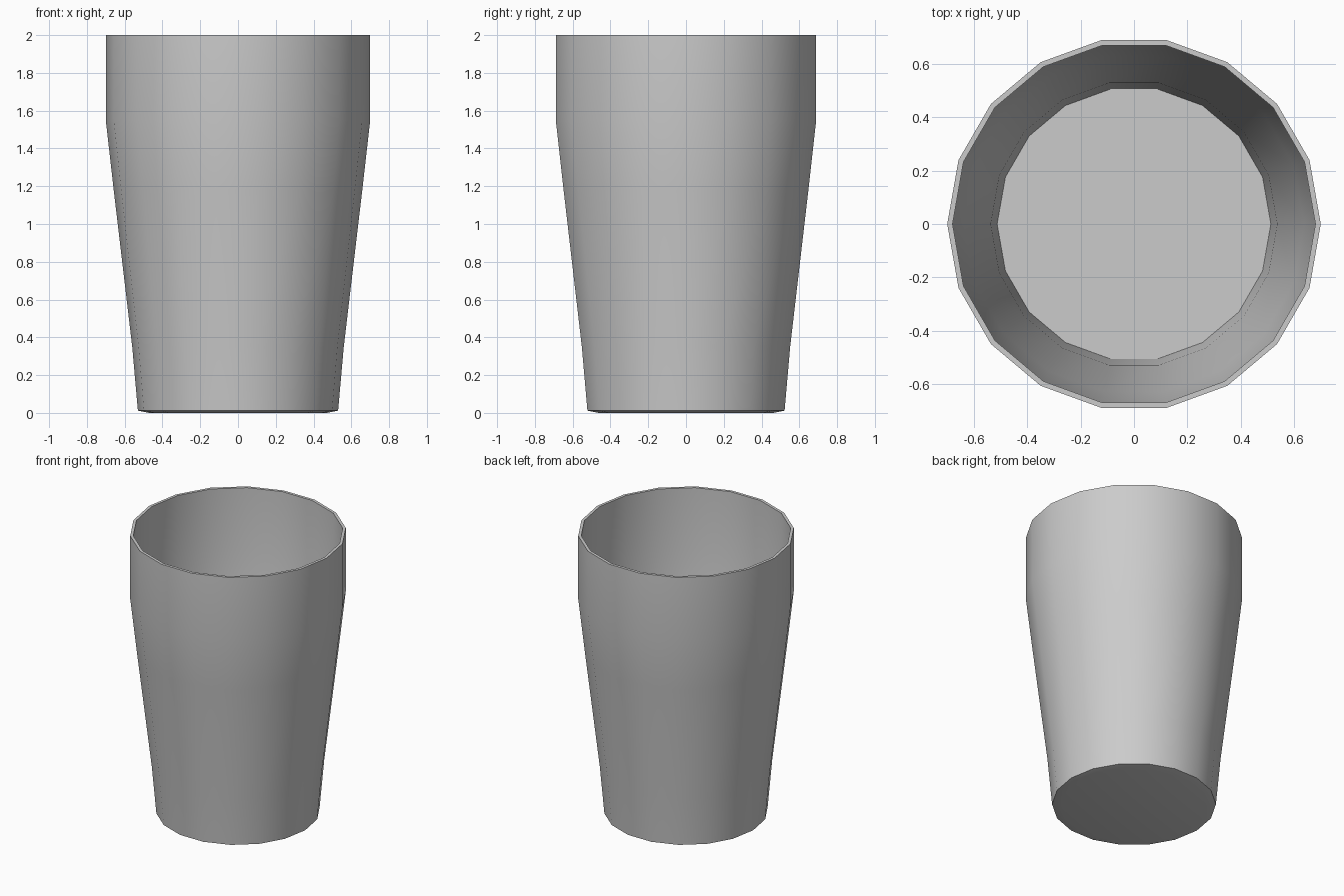
import bpy, bmesh
from math import cos, sin, pi, radians

if "Cube" in bpy.data.objects:
    bpy.data.objects.remove(bpy.data.objects["Cube"])

SIDES = 18

# Closed profile (radius, z): underside, outer wall, rim, inner wall, floor
profile = [(0.47, 0.0), (0.53, 0.012), (0.56, 0.35), (0.658, 1.18), (0.70, 1.55), (0.70, 2.0),
           (0.68, 2.0), (0.68, 1.55), (0.638, 1.18), (0.537, 0.35), (0.513, 0.03)]

# Tumbler: revolve the profile and cap both ends
bm = bmesh.new()
rings = [[bm.verts.new((r * cos(2 * pi * i / SIDES), r * sin(2 * pi * i / SIDES), z))
          for i in range(SIDES)] for r, z in profile]
for a, b in zip(rings, rings[1:]):
    for i in range(SIDES):
        j = (i + 1) % SIDES
        bm.faces.new((a[i], a[j], b[j], b[i]))
bm.faces.new(rings[0][::-1])
bm.faces.new(rings[-1])
bmesh.ops.recalc_face_normals(bm, faces=bm.faces)

mesh = bpy.data.meshes.new("tumbler")
bm.to_mesh(mesh)
bm.free()
cup = bpy.data.objects.new("tumbler", mesh)
bpy.context.collection.objects.link(cup)

# Smooth walls with crisp rim and base edges
bpy.context.view_layer.objects.active = cup
cup.select_set(True)
bpy.ops.object.shade_smooth_by_angle(angle=radians(35))
